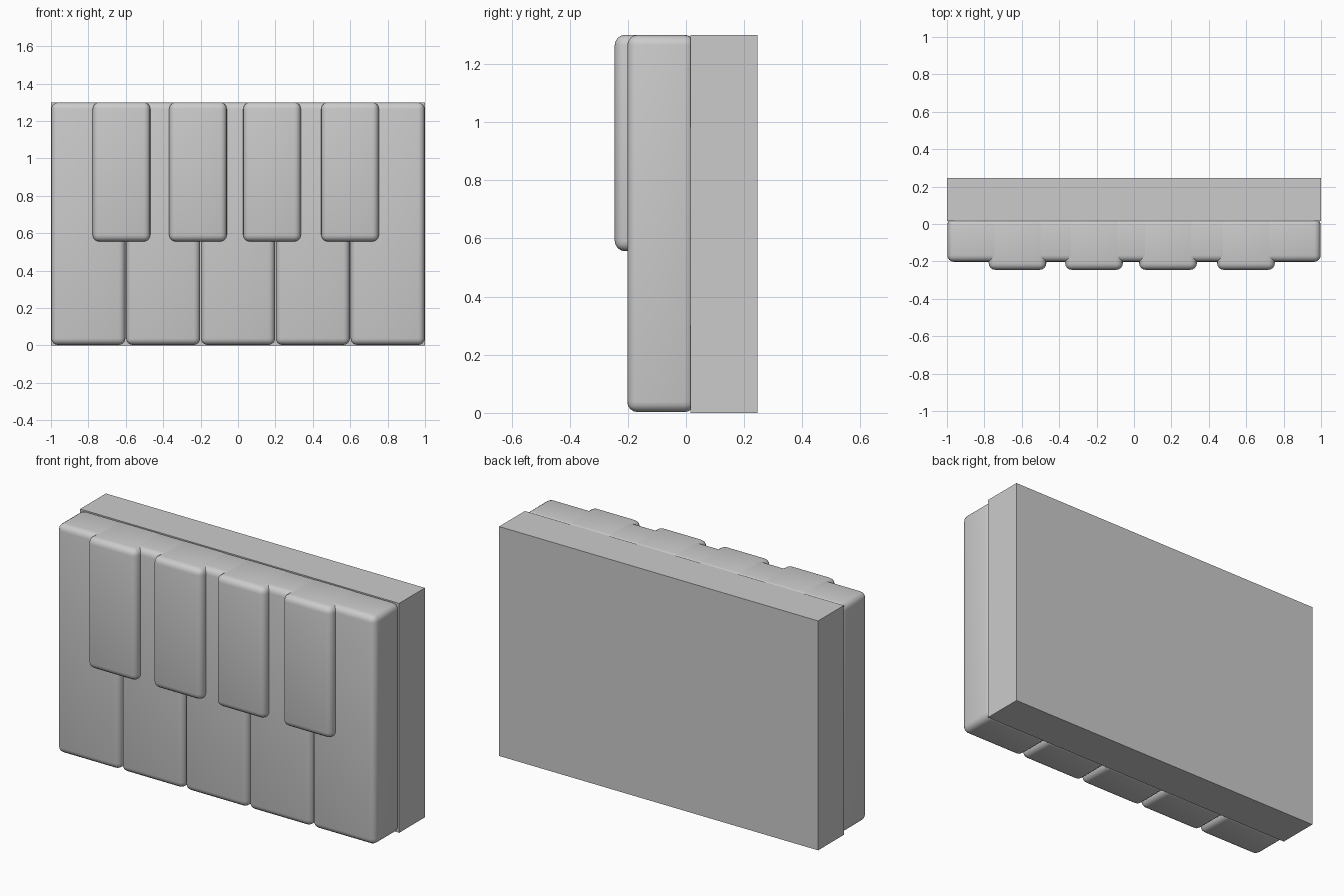
import bpy

if "Cube" in bpy.data.objects:
    bpy.data.objects.remove(bpy.data.objects["Cube"])


def box(name, x, y, z, bevel=0.0):
    """Box from (min, max) ranges, with optional rounded edges."""
    bpy.ops.mesh.primitive_cube_add(
        size=1, location=[(a + b) / 2 for a, b in (x, y, z)])
    ob = bpy.context.object
    ob.name = name
    ob.scale = [b - a for a, b in (x, y, z)]
    bpy.ops.object.transform_apply(location=False, rotation=False, scale=True)
    if bevel:
        mod = ob.modifiers.new("rounded_edges", 'BEVEL')
        mod.width = bevel
        mod.segments = 4
        mod.limit_method = 'NONE'
        bpy.ops.object.shade_smooth()
    return ob


# Backing block
box("back_block", (-1, 1), (0.015, 0.245), (0, 1.3))

# Five wide natural keys
for i in range(5):
    cx = -0.8 + 0.4 * i
    box(f"natural_key_{i + 1}", (cx - 0.198, cx + 0.198), (-0.202, 0.03),
        (0.003, 1.299), 0.035)

# Four shorter raised keys
for i, cx in enumerate((-0.623, -0.214, 0.182, 0.599)):
    box(f"raised_key_{i + 1}", (cx - 0.154, cx + 0.154), (-0.245, 0.03),
        (0.556, 1.3), 0.035)
